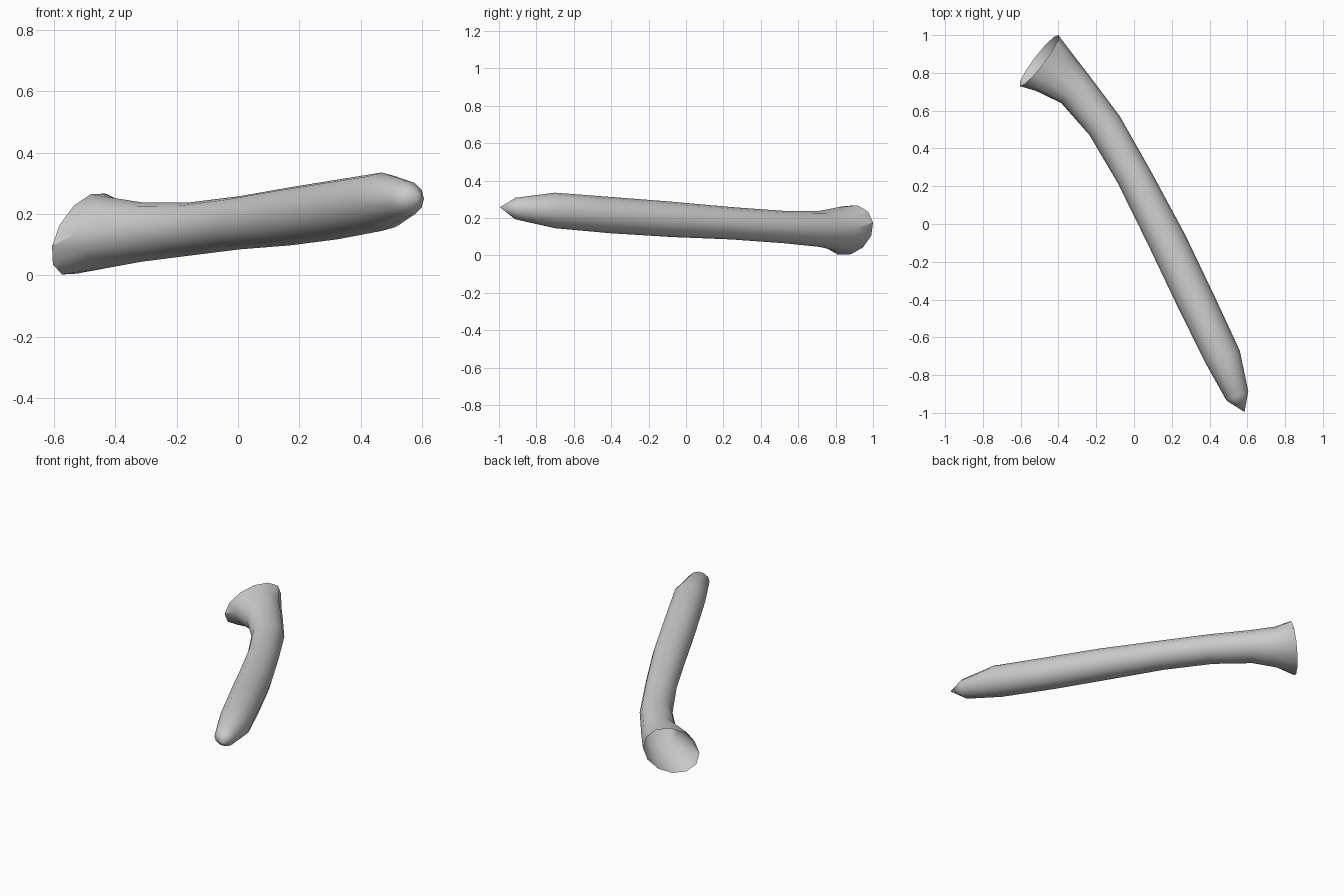
import bpy, bmesh, math
from mathutils import Vector

cube = bpy.data.objects.get("Cube")
if cube:
    bpy.data.objects.remove(cube, do_unlink=True)

SIDES = 12

# Cross-sections from flared mouth to tip:
# one side (x, y), other side (x, y), bottom z, top z
sections = [
    (-0.52, 0.705, -0.325, 0.90, 0.025, 0.255),
    (-0.385, 0.64, -0.24, 0.79, 0.045, 0.238),
    (-0.235, 0.47, -0.075, 0.57, 0.065, 0.238),
    (-0.085, 0.215, 0.095, 0.27, 0.085, 0.258),
    (0.07, -0.10, 0.27, -0.055, 0.098, 0.287),
    (0.22, -0.415, 0.43, -0.39, 0.118, 0.312),
    (0.375, -0.73, 0.56, -0.67, 0.145, 0.335),
    (0.49, -0.935, 0.605, -0.885, 0.192, 0.308),
]
tip_point = (0.585, -0.995, 0.257)


def ellipse(bm, centre, a, b):
    """Ring of vertices around centre with half axes a and b."""
    ring = []
    for i in range(SIDES):
        t = 2 * math.pi * i / SIDES
        ring.append(bm.verts.new(centre + a * math.cos(t) + b * math.sin(t)))
    return ring


bm = bmesh.new()

# Tilted rim of the open mouth, lower lip pushed out
rings = [ellipse(bm, Vector((-0.5025, 0.865, 0.135)),
                 Vector((0.1025, 0.135, 0.04)), Vector((0.022, -0.017, 0.129)))]

# Body rings
for lx, ly, rx, ry, zb, zt in sections:
    centre = Vector(((lx + rx) / 2, (ly + ry) / 2, (zb + zt) / 2))
    side = Vector(((rx - lx) / 2, (ry - ly) / 2, 0))
    rings.append(ellipse(bm, centre, side, Vector((0, 0, (zt - zb) / 2))))

# Skin between rings, then the pointed end
for r0, r1 in zip(rings, rings[1:]):
    for i in range(SIDES):
        j = (i + 1) % SIDES
        bm.faces.new((r0[i], r0[j], r1[j], r1[i]))
tip = bm.verts.new(tip_point)
for i in range(SIDES):
    bm.faces.new((rings[-1][i], rings[-1][(i + 1) % SIDES], tip))

bmesh.ops.recalc_face_normals(bm, faces=bm.faces)
# Make sure the outside of the body faces outward
bm.faces.ensure_lookup_table()
top = max(bm.faces, key=lambda f: f.calc_center_median().z)
if top.normal.z < 0:
    bmesh.ops.reverse_faces(bm, faces=bm.faces)

mesh = bpy.data.meshes.new("curved_horn")
bm.to_mesh(mesh)
bm.free()
horn = bpy.data.objects.new("curved_horn", mesh)
bpy.context.collection.objects.link(horn)

# Plain grey material
grey = bpy.data.materials.new("light_grey")
grey.use_nodes = True
colour = (0.6, 0.6, 0.6, 1.0)
grey.diffuse_color = colour
for node in grey.node_tree.nodes:
    if node.type == 'BSDF_PRINCIPLED':
        node.inputs["Base Color"].default_value = colour
mesh.materials.append(grey)

# Smooth skin with sharp edges only at the tip
bpy.ops.object.select_all(action='DESELECT')
horn.select_set(True)
bpy.context.view_layer.objects.active = horn
bpy.ops.object.shade_smooth_by_angle(angle=math.radians(35))
